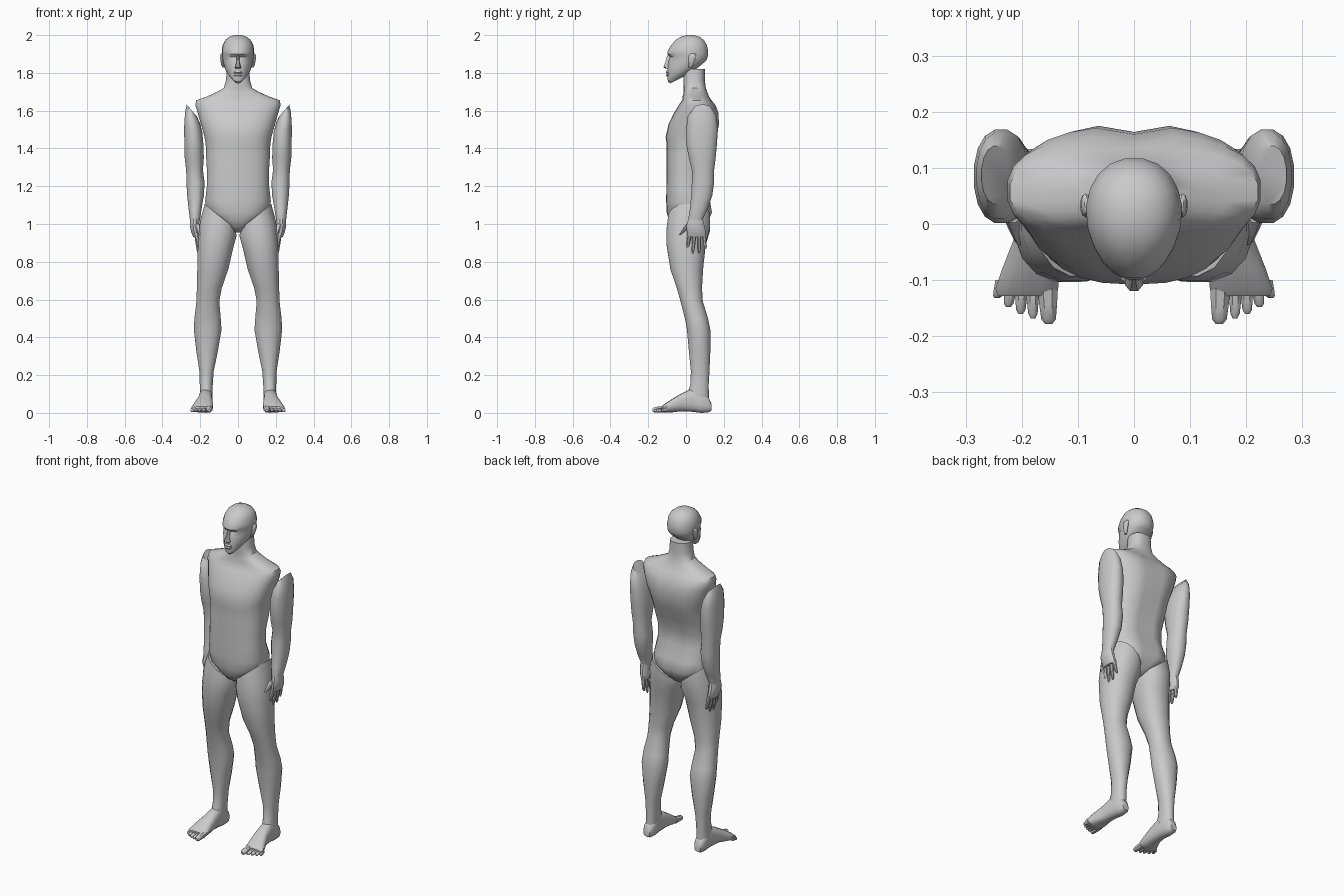
import bpy
import bmesh
import math

cube = bpy.data.objects.get("Cube")
if cube:
    bpy.data.objects.remove(cube, do_unlink=True)

grey = bpy.data.materials.new("plain_grey")
grey.use_nodes = True
COLOUR = (0.59, 0.59, 0.59, 1.0)
grey.diffuse_color = COLOUR
bsdf = grey.node_tree.nodes["Principled BSDF"]
bsdf.inputs["Base Color"].default_value = COLOUR
bsdf.inputs["Roughness"].default_value = 0.7


def add_loft(bm, rings, sides, axis="z", power=2.2):
    """Skin rings (u0, u1, v0, v1, w, slope_u, slope_v) along one axis."""
    loops = []
    for ring in rings:
        u0, u1, v0, v1, w, ku, kv = (tuple(ring) + (0, 0))[:7]
        loop = []
        for i in range(sides):
            a = math.tau * (i + 0.5) / sides
            c, s = math.cos(a), math.sin(a)
            du = math.copysign(abs(c) ** (2 / power), c) * (u1 - u0) / 2
            dv = math.copysign(abs(s) ** (2 / power), s) * (v1 - v0) / 2
            u, v, h = (u0 + u1) / 2 + du, (v0 + v1) / 2 + dv, w + ku * du + kv * dv
            loop.append(bm.verts.new((u, v, h) if axis == "z" else (u, h, v)))
        loops.append(loop)
    for a, b in zip(loops, loops[1:]):
        for i in range(sides):
            j = (i + 1) % sides
            bm.faces.new((a[i], a[j], b[j], b[i]))
    bm.faces.new(loops[0])
    bm.faces.new(loops[-1])


def finish(name, bm, mirror=False, angle=40):
    bmesh.ops.recalc_face_normals(bm, faces=bm.faces[:])
    mesh = bpy.data.meshes.new(name)
    bm.to_mesh(mesh)
    bm.free()
    mesh.materials.append(grey)
    obj = bpy.data.objects.new(name, mesh)
    bpy.context.collection.objects.link(obj)
    bpy.ops.object.select_all(action="DESELECT")
    obj.select_set(True)
    bpy.context.view_layer.objects.active = obj
    bpy.ops.object.shade_smooth_by_angle(angle=math.radians(angle))
    if mirror:
        obj.modifiers.new("mirror", "MIRROR").use_mirror_merge = False
    return obj


def part(name, rings, sides=16, axis="z", power=2.2, mirror=False):
    bm = bmesh.new()
    add_loft(bm, rings, sides, axis, power)
    return finish(name, bm, mirror)


def digit(bm, start, end, r0, r1, axis="z"):
    """Tapered finger or toe with a rounded tip, start and end as (u, v, w)."""
    rings = []
    for t, r in ((0, r0), (0.5, (r0 + r1) / 2), (0.88, r1), (1, r1 * 0.5)):
        u, v, w = (s + (e - s) * t for s, e in zip(start, end))
        rings.append((u - r, u + r, v - r, v + r, w))
    add_loft(bm, rings, 8, axis)


# Torso with neck: half width, front y, back y, height
TORSO = [
    (.015, -.03, .05, .955), (.05, -.07, .09, .98), (.115, -.092, .125, 1.02),
    (.165, -.102, .14, 1.06), (.175, -.105, .13, 1.12), (.166, -.104, .1, 1.2),
    (.165, -.103, .1, 1.28), (.17, -.104, .13, 1.36), (.172, -.102, .15, 1.42),
    (.178, -.108, .165, 1.46), (.198, -.092, .178, 1.53), (.215, -.062, .174, 1.59),
    (.227, -.038, .158, 1.63), (.222, -.02, .135, 1.655), (.165, -.018, .122, 1.675),
    (.11, -.012, .112, 1.7), (.076, -.012, .105, 1.72), (.064, -.014, .1, 1.76),
    (.06, -.012, .1, 1.82)]
bm = bmesh.new()
add_loft(bm, [(-r, r, f, b, z) for r, f, b, z in TORSO], 26, power=2.5)
# Spine groove down the back
for v in bm.verts:
    if v.co.y > .07 and 1.0 < v.co.z < 1.64:
        v.co.y -= .014 * max(0, 1 - abs(v.co.x) / .05)
finish("torso", bm)

# Head, jaw rings slope up toward the ears
HEAD = [
    (.026, -.085, .03, 1.772, .5), (.05, -.097, .06, 1.79, .45),
    (.068, -.1, .085, 1.812, .36), (.077, -.099, .1, 1.838, .2),
    (.083, -.094, .11, 1.863, .05), (.085, -.084, .116, 1.884, 0),
    (.087, -.1, .118, 1.9, 0), (.087, -.097, .118, 1.92, 0),
    (.081, -.077, .11, 1.95, 0), (.067, -.055, .095, 1.975, 0),
    (.046, -.028, .072, 1.991, 0), (.018, .003, .04, 2.0, 0)]
bm = bmesh.new()
add_loft(bm, [(-r, r, f, b, z, 0, k) for r, f, b, z, k in HEAD], 20)
# Face narrows toward the front
for v in bm.verts:
    if v.co.y < .02:
        v.co.x *= 1 - 1.6 * (.02 - v.co.y)
finish("head", bm, angle=30)

part("nose", [(-.016, .016, -.108, -.08, 1.822), (-.017, .017, -.121, -.08, 1.83),
              (-.01, .01, -.112, -.08, 1.855), (-.008, .008, -.1, -.075, 1.893)], 8)
part("upper_lip", [(-.022, .022, -.102, -.08, 1.797), (-.024, .024, -.107, -.08, 1.802),
                   (-.012, .012, -.104, -.08, 1.812)], 10)
part("lower_lip", [(-.012, .012, -.1, -.08, 1.778), (-.022, .022, -.105, -.08, 1.788),
                   (-.022, .022, -.101, -.08, 1.795)], 10)
part("ear", [(.072, .082, .014, .03, 1.828), (.074, .09, .012, .04, 1.845),
             (.076, .096, .012, .054, 1.88), (.078, .094, .018, .054, 1.897),
             (.08, .088, .026, .046, 1.903)], 10, mirror=True)

# Arms, with a slanted cut at the shoulder
part("arm", [
    (.216, .272, .035, .14, 1.6, 1.15), (.2, .281, .008, .163, 1.562, .75),
    (.188, .286, 0, .17, 1.5, .3), (.182, .285, 0, .165, 1.42),
    (.18, .283, .014, .158, 1.35), (.185, .275, .03, .15, 1.285),
    (.176, .274, .03, .15, 1.22), (.18, .27, .026, .14, 1.15),
    (.192, .262, .02, .116, 1.08), (.2, .256, .012, .092, 1.03),
    (.204, .252, .014, .09, 1.01)], mirror=True)

# Hands: palm, four fingers and a thumb
bm = bmesh.new()
add_loft(bm, [(.203, .254, .012, .09, 1.03), (.203, .256, 0, .099, .99),
              (.202, .248, .004, .106, .955), (.204, .238, .01, .106, .932)], 12)
for root, tip, height in ((.02, .008, .875), (.045, .036, .845),
                          (.07, .07, .847), (.094, .104, .87)):
    digit(bm, (.221, root, .95), (.209, tip, height), .0125, .008)
digit(bm, (.218, .018, 1.0), (.202, -.034, .942), .016, .009)
finish("hand", bm, mirror=True)

# Legs, with the top ring following the groin line
part("leg", [
    (.012, .178, -.095, .13, 1.04, .8), (.006, .203, -.104, .13, .975, .4),
    (.022, .214, -.105, .106, .89, .1), (.05, .217, -.084, .092, .76),
    (.085, .219, -.05, .086, .66), (.098, .221, -.03, .09, .59),
    (.09, .232, -.007, .118, .5), (.086, .235, .004, .13, .44),
    (.105, .222, .014, .13, .33), (.128, .205, .025, .125, .22),
    (.133, .203, .022, .121, .15), (.136, .203, 0, .122, .08)], mirror=True)

# Feet: heel to ball, then five toes
bm = bmesh.new()
add_loft(bm, [
    (.15, .19, .012, .05, .134), (.14, .2, .002, .085, .118),
    (.136, .203, 0, .12, .08), (.136, .206, .006, .13, .03),
    (.134, .216, .008, .1, -.03), (.132, .236, .002, .07, -.08),
    (.134, .248, .002, .046, -.115), (.14, .244, .006, .034, -.128)],
    14, axis="y", power=2.6)
digit(bm, (.154, .022, -.11), (.152, .015, -.178), .02, .014, "y")
for root, tip, reach in ((.181, .18, -.168), (.2, .202, -.16),
                         (.218, .224, -.148), (.234, .244, -.132)):
    digit(bm, (root, .018, -.1), (tip, .011, reach), .014, .009, "y")
finish("foot", bm, mirror=True)
